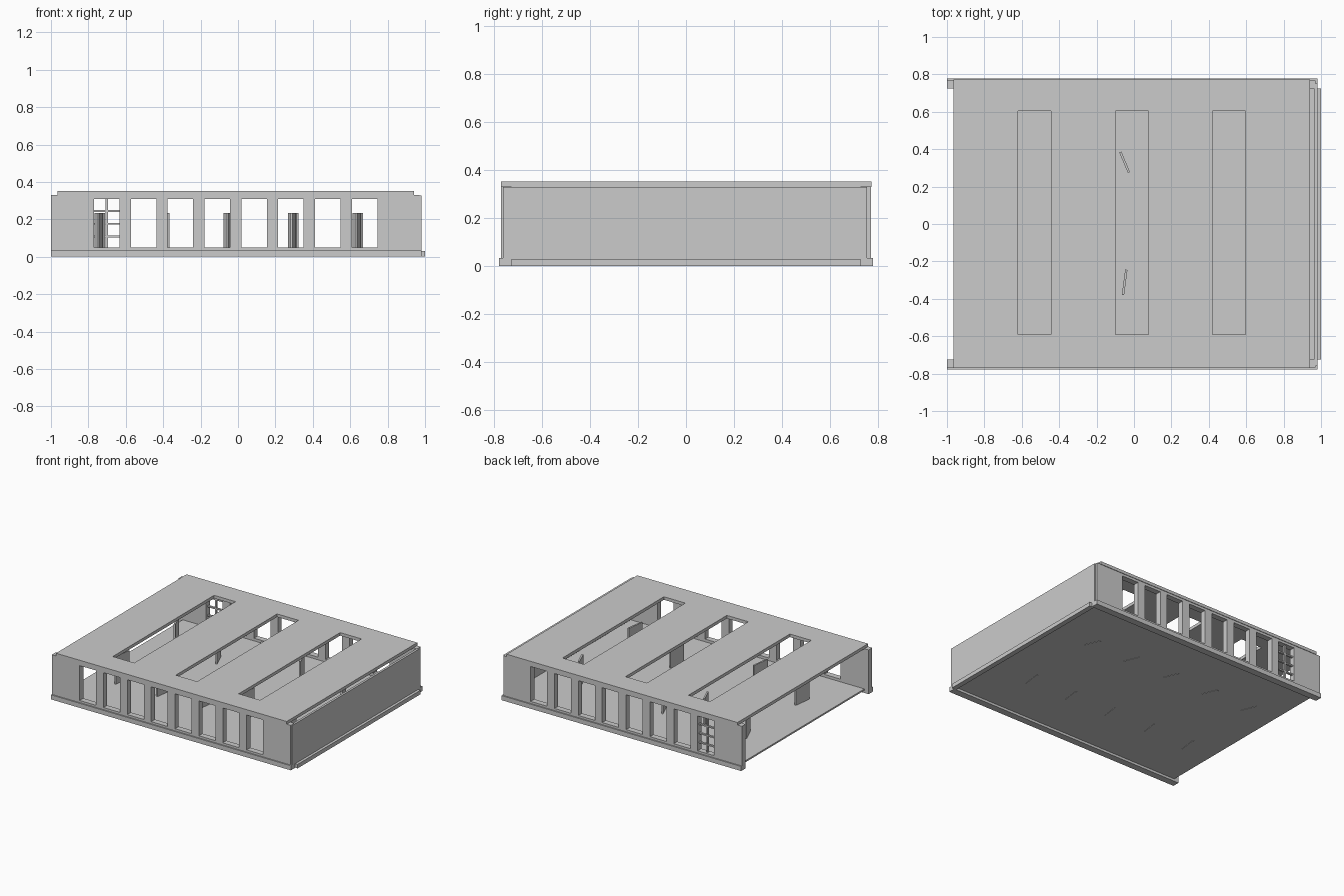
import bpy, bmesh, math
from mathutils import Matrix, Vector

if "Cube" in bpy.data.objects:
    bpy.data.objects.remove(bpy.data.objects["Cube"])


def finish(name, bm):
    bmesh.ops.recalc_face_normals(bm, faces=bm.faces[:])
    me = bpy.data.meshes.new(name)
    bm.to_mesh(me)
    bm.free()
    ob = bpy.data.objects.new(name, me)
    bpy.context.collection.objects.link(ob)
    return ob


def box(name, lo, hi):
    lo, hi = Vector(lo), Vector(hi)
    bm = bmesh.new()
    bmesh.ops.create_cube(bm, size=1, matrix=Matrix.Translation((lo + hi) / 2)
                          @ Matrix.Diagonal((*(hi - lo), 1)))
    return finish(name, bm)


def pierced(name, us, vs, to3d, depth):
    """Slab on a u/v grid; odd u cells in the middle v row are openings."""
    bm = bmesh.new()
    grid = [[bm.verts.new(to3d(u, v)) for v in vs] for u in us]
    for i in range(len(us) - 1):
        for j in range(len(vs) - 1):
            if not (i % 2 and j == 1):
                bm.faces.new((grid[i][j], grid[i + 1][j],
                              grid[i + 1][j + 1], grid[i][j + 1]))
    res = bmesh.ops.extrude_face_region(bm, geom=bm.faces[:], use_keep_orig=True)
    new = [g for g in res["geom"] if isinstance(g, bmesh.types.BMVert)]
    bmesh.ops.translate(bm, verts=new, vec=depth)
    flat = [e for e in bm.edges if len(e.link_faces) == 2
            and e.calc_face_angle(1) < 0.01]
    return finish(name, bm)


# Front and back walls with eight tall openings, on base strips
wall_us = [-1.0]
for k in range(8):
    x = -0.77 + 0.197 * k
    wall_us += [x, x + 0.136]
wall_us.append(0.97)
for side, s in (("front", -1), ("back", 1)):
    pierced(side + "_wall", wall_us, [0.03, 0.05, 0.31, 0.33],
            lambda u, v: (u, s * 0.768, v), (0, -s * 0.043, 0))
    box(side + "_base_strip", (-1, min(s * 0.725, s * 0.777), 0),
        (0.98, max(s * 0.725, s * 0.777), 0.034))

# Right side wall and its base strip
box("side_wall", (0.963, -0.76, 0.03), (0.98, 0.752, 0.328))
box("side_base_strip", (0.963, -0.725, 0), (1.0, 0.725, 0.03))

# Thin floor, raised inside the base strips
box("floor", (-0.965, -0.73, 0.018), (0.97, 0.73, 0.03))

# Roof slab with three long skylights
pierced("roof", [-0.965, -0.62, -0.443, -0.1, 0.077, 0.42, 0.597, 0.94],
        [-0.769, -0.592, 0.604, 0.772], lambda u, v: (u, v, 0.328), (0, 0, 0.023))

# Glazing bars in the end opening of the back wall
box("window_mullion", (-0.708, 0.74, 0.05), (-0.696, 0.755, 0.31))
for i, z in enumerate((0.108, 0.176, 0.245)):
    box(f"window_bar_{i}", (-0.77, 0.74, z - 0.005), (-0.634, 0.755, z + 0.005))

# Two rows of slanted free-standing display panels
for row, y, dx, dy in (("back", 0.33, -0.046, 0.11), ("front", -0.312, 0.018, 0.135)):
    for k in range(5):
        ob = box(f"{row}_panel_{k}", (-0.006, -math.hypot(dx, dy) / 2, 0.016),
                 (0.006, math.hypot(dx, dy) / 2, 0.235))
        ob.location = (-0.05 + 0.345 * (k - 2), y, 0)
        ob.rotation_euler.z = math.atan2(-dx, dy)
